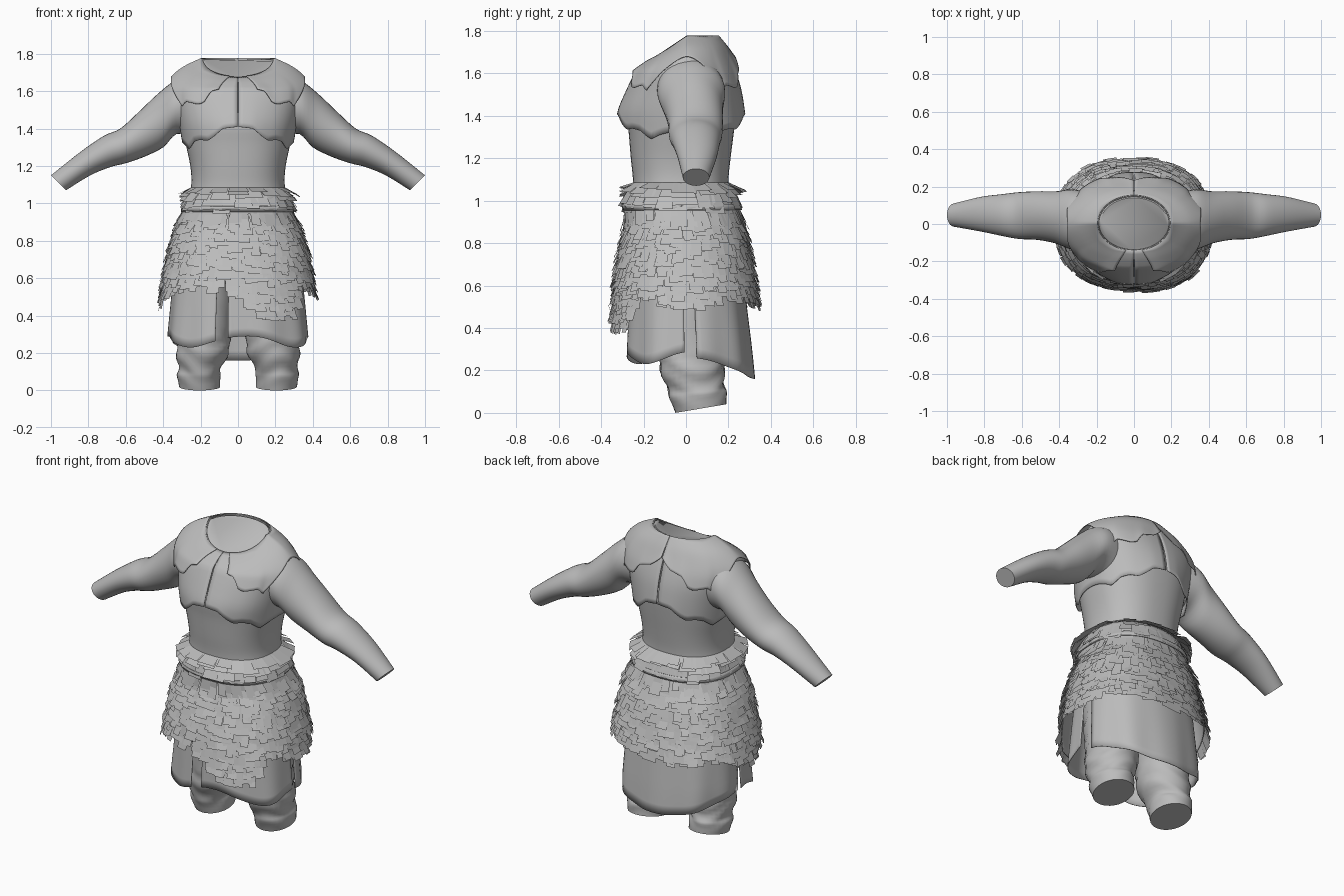
import bpy, bmesh, math, random
from mathutils import Vector

random.seed(4)
cube = bpy.data.objects.get("Cube")
if cube:
    bpy.data.objects.remove(cube, do_unlink=True)

grey = bpy.data.materials.new("plain grey")
grey.use_nodes = True
grey.diffuse_color = (0.5, 0.5, 0.5, 1)
grey.node_tree.nodes["Principled BSDF"].inputs["Base Color"].default_value = (0.5, 0.5, 0.5, 1)


def finish(name, bm, smooth=True, thickness=0):
    """Turn a bmesh into a named object."""
    bmesh.ops.recalc_face_normals(bm, faces=bm.faces)
    mesh = bpy.data.meshes.new(name)
    bm.to_mesh(mesh)
    bm.free()
    mesh.materials.append(grey)
    obj = bpy.data.objects.new(name, mesh)
    bpy.context.collection.objects.link(obj)
    if smooth:
        bpy.ops.object.select_all(action='DESELECT')
        obj.select_set(True)
        bpy.context.view_layer.objects.active = obj
        bpy.ops.object.shade_smooth_by_angle(angle=math.radians(40))
    if thickness:
        mod = obj.modifiers.new("thickness", 'SOLIDIFY')
        mod.thickness = thickness
        mod.offset = 0


def grid(name, rings, closed=False, caps=(), **kw):
    """Skin a list of point rows; caps holds the indices of rows to fill."""
    bm = bmesh.new()
    rows = [[bm.verts.new(p) for p in ring] for ring in rings]
    count = len(rows[0])
    for a, b in zip(rows, rows[1:]):
        for i in range(count if closed else count - 1):
            j = (i + 1) % count
            bm.faces.new((a[i], a[j], b[j], b[i]))
    for c in caps:
        bm.faces.new(rows[c])
    finish(name, bm, **kw)


def mix(rows, v):
    """Linear lookup in a table keyed by its first column."""
    for a, b in zip(rows, rows[1:]):
        if v <= b[0]:
            t = max(0, (v - a[0]) / (b[0] - a[0]))
            return [p + (q - p) * t for p, q in zip(a, b)]
    return rows[-1]


def refine(rows, n=4):
    """Catmull-Rom subdivision of a table."""
    out = []
    for i in range(len(rows) - 1):
        p = [rows[max(0, min(len(rows) - 1, i + k))] for k in (-1, 0, 1, 2)]
        for s in range(n):
            t = s / n
            out.append([b + 0.5 * t * (c - a + t * (2*a - 5*b + 4*c - d + t * (3*(b - c) + d - a)))
                        for a, b, c, d in zip(*p)])
    return out + [list(rows[-1])]


def power(v, e):
    return math.copysign(abs(v) ** e, v)


def surf(rows, th, z, off=0):
    """Point on a body of rounded sections (z, half width, front, back)."""
    _, rx, yf, yb = mix(rows, z)
    upper = min(1, max(0, (z - 1.6) * 7))
    e = 0.85 + 0.15 * upper                            # boxy chest, oval neck
    c, s = power(math.cos(th), e), power(math.sin(th), e)
    y = (yf + yb) / 2 + ((yb - yf) / 2 + off) * s
    z -= max(0, z - 1.61) * 0.62 * max(0, -s)          # neckline falls at the front
    return Vector(((rx + off) * c, y, z + off * upper * 0.5))


def sheet(name, rows, a, b, hem, top, off, n=40, m=14):
    """Draped cloth between angles a and b, from hem(angle) up to top."""
    rings = []
    for k in range(m + 1):
        t = k / m
        rings.append([])
        for i in range(n + 1):
            th = math.radians(a + (b - a) * i / n)
            low = hem(th)
            rings[-1].append(surf(rows, th, low + (top - low) * t, off(th, t)))
    grid(name, rings, thickness=0.004)


# Tunic, with the neck closed by a slanted disc
torso = refine([(1.0, .27, -.25, .2), (1.1, .25, -.25, .2), (1.2, .255, -.26, .21),
                (1.32, .28, -.27, .225), (1.42, .3, -.28, .235), (1.52, .32, -.255, .235),
                (1.6, .335, -.225, .22), (1.66, .325, -.2, .2),
                (1.72, .275, -.17, .175), (1.77, .18, -.13, .14)])
circle = [math.tau * i / 64 for i in range(64)]
grid("tunic", [[surf(torso, th, r[0]) for th in circle] for r in torso],
     closed=True, caps=(0, -1))

# Vest and shoulder yoke, as mirrored halves with scalloped hems
vest_edge = [(0, 1.41), (.08, 1.4), (.13, 1.36), (.17, 1.335), (.22, 1.34), (.26, 1.33), (.3, 1.29), (.34, 1.33)]
yoke_edge = [(0, 1.67), (.06, 1.62), (.13, 1.6), (.17, 1.54), (.2, 1.53), (.26, 1.545), (.3, 1.49), (.34, 1.51)]


def scallop(edge):
    return lambda th: mix(edge, 0.335 * abs(power(math.cos(th), 0.85)))[1]


def yoke_hem(th):
    """Scallops, arched over the arms."""
    return max(scallop(yoke_edge)(th), 1.67 - 0.45 * math.sin(th) ** 2)


def flared(near, flare, side_share):
    """Offset that widens toward the hem, less so at the sides."""
    return lambda th, t: near + flare * (1 - t) ** 2 * (
        side_share + (1 - side_share) * math.sin(th) ** 4)


for side, flip in (("left", 1), ("right", -1)):
    for part, hem, gap, off in (("vest", scallop(vest_edge), .2, flared(.008, .035, .2)),
                                ("yoke", yoke_hem, 13, flared(.014, .022, 1))):
        a, b = (-90 + gap, 89.7) if flip > 0 else (270 - gap, 90.3)
        sheet(f"{side}_{part}", torso, a, b, hem, 1.77, off, n=64)

# Sleeved arms: sections (top x, top z, bottom x, bottom z, front, back)
arm = refine([(.24, 1.69, .24, 1.36, -.13, .17), (.34, 1.655, .33, 1.37, -.135, .185),
              (.43, 1.585, .4, 1.3, -.105, .175), (.53, 1.49, .5, 1.25, -.085, .175),
              (.63, 1.4, .6, 1.215, -.08, .17), (.72, 1.36, .68, 1.195, -.065, .16),
              (.85, 1.27, .79, 1.15, -.04, .145), (1.0, 1.15, .92, 1.07, -.015, .11)])
# Trouser legs: sections (z, centre x, half width, front, back)
leg = refine([(0, .205, .11, -.05, .19), (.07, .21, .115, -.075, .19), (.11, .205, .113, -.085, .18),
              (.2, .19, .14, -.12, .18), (.3, .18, .14, -.13, .18),
              (.5, .17, .15, -.15, .18), (.7, .15, .16, -.18, .2)])


def arm_ring(tx, tz, bx, bz, yf, yb, flip):
    ring = []
    for th in circle[::2]:
        c, s = math.cos(th) / 2, math.sin(th) / 2
        ring.append((flip * ((tx + bx) / 2 + (tx - bx) * s), (yf + yb) / 2 + (yb - yf) * c,
                     (tz + bz) / 2 + (tz - bz) * s))
    return ring


def leg_ring(z, cx, rx, yf, yb, flip):
    ring = []
    for th in circle[::2]:
        fold = 1 + 0.035 * math.sin(z * 60 + 3 * math.sin(th * 2 + flip)) * min(1, z * 10)
        y = (yf + yb) / 2 + (yb - yf) / 2 * math.sin(th) * fold
        slope = max(0, 1 - z * 5) * 0.17 * (y + 0.05)       # tilted sole
        ring.append((flip * (cx + rx * math.cos(th) * fold), y, z + slope))
    return ring


for side, flip in (("left", 1), ("right", -1)):
    grid(f"{side}_arm", [arm_ring(*r, flip) for r in arm], closed=True, caps=(0, -1))
    grid(f"{side}_leg", [leg_ring(*r, flip) for r in leg], closed=True, caps=(0, -1))

# Cloth skirt panels with soft folds; the back one tucks inside the front ones
front_cloth = [(.2, .385, -.285, .305), (.6, .345, -.265, .275), (.9, .28, -.24, .24)]
back_cloth = [(.14, .34, -.29, .32), (.3, .345, -.28, .305), (.6, .33, -.265, .27), (.9, .27, -.24, .24)]


def folds(th, t):
    return 0.006 * math.sin(9 * th) * (1 - t)


def front_hem(th):
    return 0.26 + 0.03 * math.cos(4 * th - 0.4)


def back_hem(th):
    return 0.26 - 0.1 * max(0, math.sin(th)) ** 1.5


sheet("front_left_skirt", front_cloth, -96, -2, front_hem, .9, folds)
sheet("front_right_skirt", front_cloth, -105, -180, front_hem, .9, folds)
sheet("back_skirt", back_cloth, 5, 183, back_hem, .9, folds)

# Shaggy overskirt: a lining covered by rows of hanging strips
fur = [(.35, .415, -.345, .345), (.45, .41, -.34, .34), (.6, .39, -.33, .32), (.7, .372, -.32, .305),
       (.85, .335, -.285, .275), (.92, .295, -.265, .25), (.98, .285, -.29, .245),
       (1.04, .275, -.28, .235), (1.085, .25, -.25, .2)]


def bump(th, deg, width):
    d = (math.degrees(th) - deg + 180) % 360 - 180
    return max(0, 1 - abs(d) / width)


def fur_hem(th):
    return (0.54 - 0.16 * min(1, 1.6 * bump(th, -64, 32)) - 0.1 * bump(th, 185, 35)
            - 0.05 * bump(th, 0, 30) - 0.04 * bump(th, 100, 60))


sheet("overskirt_lining", fur, 0, 360, lambda th: fur_hem(th) + .03, 1.085, lambda th, t: 0, n=90)


def strips(z, bottom_z, width, flare, bm):
    """One ring of overlapping strips."""
    count = int(math.tau * mix(fur, z)[1] / width)
    for i in range(count):
        th = math.tau * (i + random.random() * 0.6) / count
        low = bottom_z + random.uniform(-.02, .015)
        if low < fur_hem(th) - 0.025:
            continue
        half = math.pi / count * random.uniform(0.9, 1.5)
        skew = random.uniform(-.12, .12) * half
        lift = flare + random.uniform(-.008, .01)
        corners = [surf(fur, th - half, z, .003), surf(fur, th + half, z, .003),
                   surf(fur, th + half + skew, low, lift), surf(fur, th - half + skew, low, lift)]
        corners[2].z += random.uniform(-.006, .006)
        bm.faces.new([bm.verts.new(p) for p in corners])


bm = bmesh.new()
z = 0.97
while z > 0.42:
    strips(z, z - 0.075, 0.04, 0.02, bm)
    z -= 0.022
finish("overskirt_strips", bm, smooth=False)

# Waist ruff of broader strips and the belt below it
bm = bmesh.new()
for top, low, flare in ((1.085, 1.05, .05), (1.075, 1.03, .04), (1.05, .98, .025), (1.03, .955, .02)):
    strips(top, low, 0.07, flare, bm)
finish("waist_ruff", bm, smooth=False)
sheet("belt", fur, 0, 360, lambda th: .955, .985, lambda th, t: .014, n=72, m=2)
